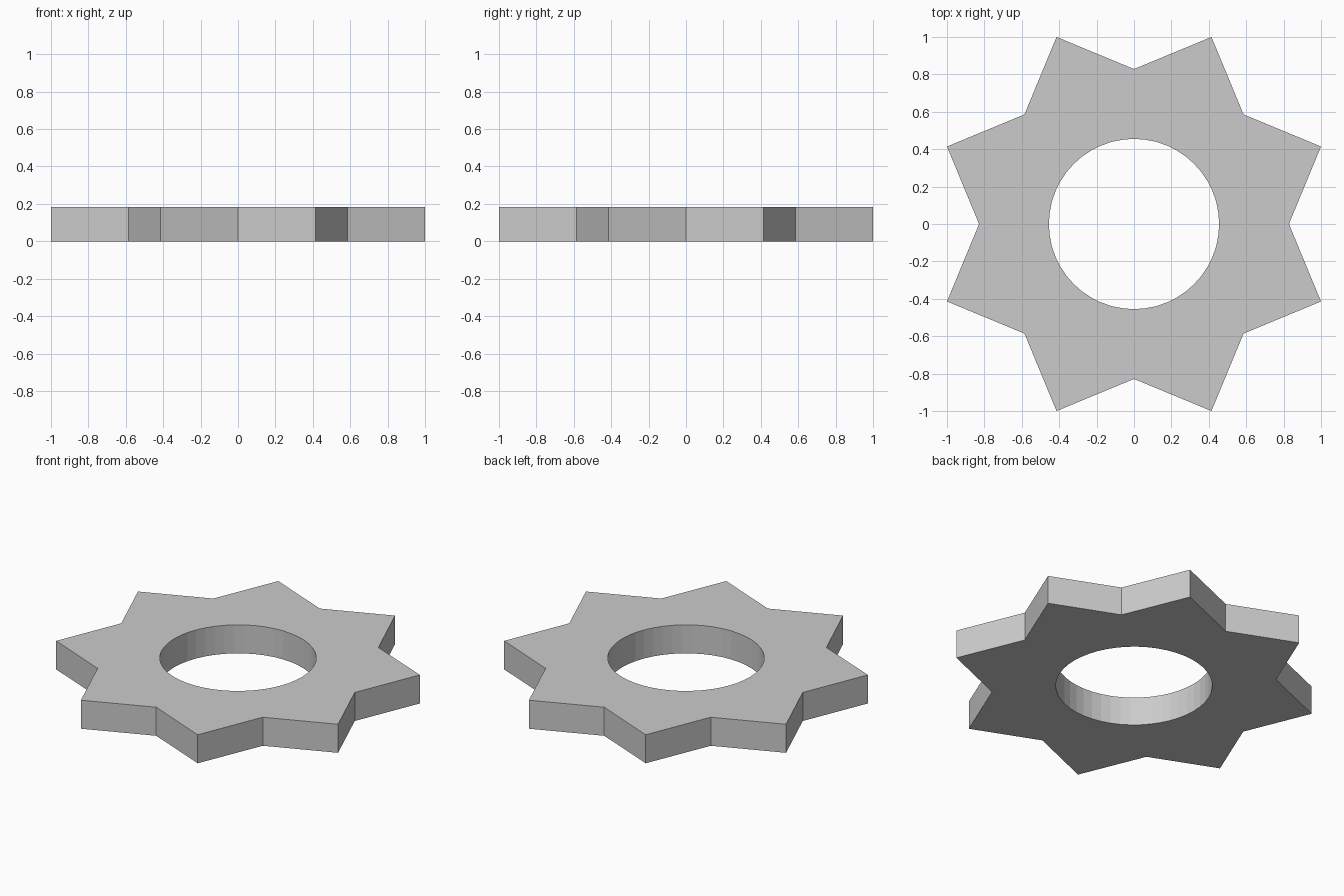
import bpy, bmesh
from math import cos, sin, pi, radians

if "Cube" in bpy.data.objects:
    bpy.data.objects.remove(bpy.data.objects["Cube"])

POINTS, TIP_R, NOTCH_R = 8, 1.0824, 0.8284
HOLE_R, HEIGHT, SPLIT = 0.455, 0.183, 3   # SPLIT: hole facets per star edge


def polar(r, a):
    return (r * cos(a), r * sin(a))


# star outline (notches on the axes) and round hole, with matching point counts
corners = [polar(TIP_R if i % 2 else NOTCH_R, radians(22.5 * i)) for i in range(2 * POINTS)]
n = len(corners) * SPLIT
star = []
for i, a in enumerate(corners):
    b = corners[(i + 1) % len(corners)]
    star += [(a[0] + (b[0] - a[0]) * t / SPLIT, a[1] + (b[1] - a[1]) * t / SPLIT) for t in range(SPLIT)]
hole = [polar(HOLE_R, 2 * pi * i / n) for i in range(n)]

# four loops around the section: outer bottom, outer top, inner top, inner bottom
bm = bmesh.new()
loops = [[bm.verts.new((x, y, z)) for x, y in outline]
         for outline, z in ((star, 0), (star, HEIGHT), (hole, HEIGHT), (hole, 0))]
for k in range(4):
    lower, upper = loops[k], loops[(k + 1) % 4]
    for i in range(n):
        j = (i + 1) % n
        bm.faces.new((lower[i], lower[j], upper[j], upper[i]))
bmesh.ops.recalc_face_normals(bm, faces=bm.faces)

mesh = bpy.data.meshes.new("star_ring")
bm.to_mesh(mesh)
bm.free()
bpy.context.collection.objects.link(bpy.data.objects.new("star_ring", mesh))
